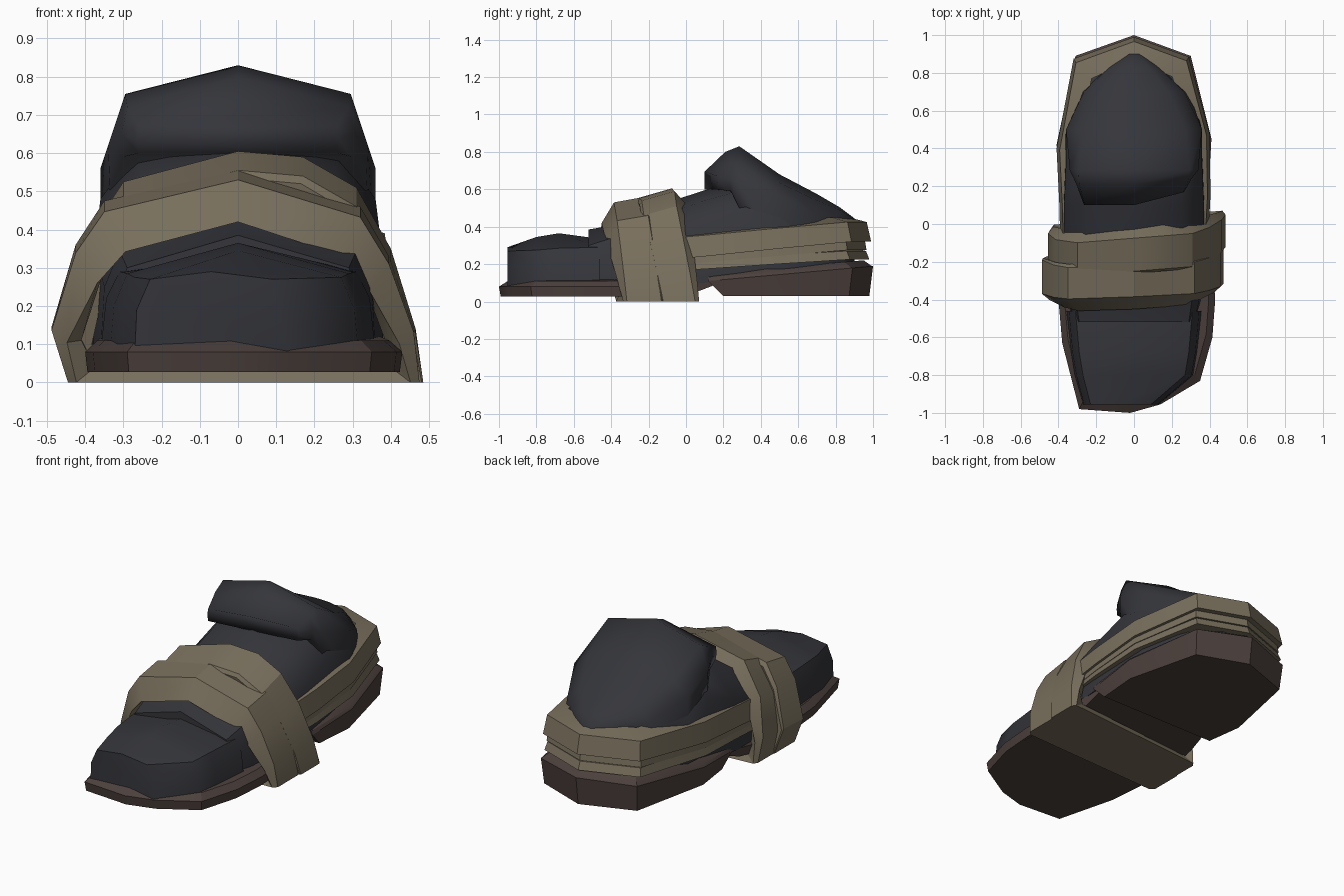
import bpy, bmesh, math

if "Cube" in bpy.data.objects:
    bpy.data.objects.remove(bpy.data.objects["Cube"])


def material(name, col):
    m = bpy.data.materials.new(name)
    m.diffuse_color = (*col, 1)
    m.use_nodes = True
    m.node_tree.nodes["Principled BSDF"].inputs["Base Color"].default_value = m.diffuse_color
    return m


LEATHER = material("dark_leather", (0.035, 0.036, 0.043))
STRAP = material("tan_strap", (0.188, 0.158, 0.107))
SOLE = material("brown_sole", (0.071, 0.051, 0.045))


def loft(name, rings, mat, closed=False, angle=35):
    """Skin a row of rings; cap the ends unless the row is closed."""
    bm = bmesh.new()
    vs = [[bm.verts.new(p) for p in r] for r in rings]
    n, k = len(vs), len(vs[0])
    for i in range(n if closed else n - 1):
        a, b = vs[i], vs[(i + 1) % n]
        for j in range(k):
            bm.faces.new((a[j], a[(j + 1) % k], b[(j + 1) % k], b[j]))
    if not closed:
        bm.faces.new(vs[0])
        bm.faces.new(vs[-1])
    bmesh.ops.recalc_face_normals(bm, faces=bm.faces)
    me = bpy.data.meshes.new(name)
    bm.to_mesh(me)
    bm.free()
    ob = bpy.data.objects.new(name, me)
    bpy.context.collection.objects.link(ob)
    me.materials.append(mat)
    bpy.context.view_layer.objects.active = ob
    ob.select_set(True)
    bpy.ops.object.shade_smooth_by_angle(angle=math.radians(angle))
    ob.select_set(False)
    return ob


def section(y, cx, zb, wb, wm, zm, ws, zs, zt, skew=0):
    """Arched cross-section: base, flank, shoulder and crown."""
    half = [(wb, zb), (wm, zm), (ws, zs)]
    pts = [(-w, z) for w, z in half] + [(0, zt)] + [(w, z) for w, z in half[::-1]]
    return [(cx + x, y + skew * x + abs(skew * x), z) for x, z in pts]


# Leather upper: toe cap, vamp (running back under the heel straps) and ankle
loft("toe_cap", [section(*s) for s in [
    (-0.955, -0.07, .08, .20, .195, .19, .16, .27, .29),
    (-0.80, 0, .08, .315, .305, .19, .27, .275, .345),
    (-0.68, 0, .08, .335, .325, .20, .29, .285, .365),
    (-0.46, 0, .08, .36, .345, .22, .31, .29, .335)]], LEATHER, angle=50)
loft("vamp", [section(*s) for s in [
    (-0.52, 0, .10, .32, .32, .22, .29, .30, .385),
    (-0.38, 0, .08, .36, .35, .25, .31, .345, .41),
    (-0.10, 0, .08, .38, .37, .32, .26, .47, .53),
    (0.10, 0, .10, .38, .37, .40, .25, .54, .595),
    (0.32, 0, .14, .37, .36, .48, .27, .60, .66),
    (0.50, 0, .14, .36, .36, .45, .25, .55, .60),
    (0.78, 0, .17, .28, .23, .40, .12, .42, .44),
    (0.90, 0, .18, .13, .10, .38, .05, .40, .41)]], LEATHER, angle=45)
loft("ankle", [section(*s) for s in [
    (0.10, 0, .60, .26, .265, .635, .26, .67, .695, .13),
    (0.21, 0, .59, .30, .305, .65, .29, .72, .80, .05),
    (0.285, 0, .50, .335, .34, .62, .295, .755, .83),
    (0.50, 0, .30, .36, .36, .56, .27, .635, .68),
    (0.70, 0, .30, .29, .265, .465, .18, .54, .575),
    (0.82, 0, .30, .16, .14, .45, .09, .49, .505),
    (0.90, 0, .30, .05, .04, .43, .025, .44, .445)]], LEATHER, angle=80)

# Front sole: outline rises under the arch, with a bevelled rim
outline = [(-.29, -.98), (-.02, -1), (.14, -.955), (.35, -.83), (.415, -.6), (.43, -.4),
           (.41, -.1), (.38, .05), (.37, .22), (-.37, .22), (-.38, .05), (-.40, -.1),
           (-.40, -.4), (-.38, -.63)]


def sole_ring(z, s):
    return [(x * s, (y + .4) * s - .4, z + max(0, y) * .38) for x, y in outline]


loft("front_sole", [sole_ring(.027, .985), sole_ring(.08, 1), sole_ring(.11, .92)], SOLE, angle=25)

# Heel block: tapered prism with a sloping top and undercut front
heel = [(-.38, .12), (-.41, .42), (-.31, .89), (0, 1), (.30, .89), (.41, .45), (.39, .12)]
loft("heel_block", [
    [(x * .97, .20 if y < .15 else y * .98, .03) for x, y in heel],
    [(x, y, .11 + max(0, y - .12) * .09) for x, y in heel],
    [(x * .98, y * .99, .13 + max(0, y - .12) * .07) for x, y in heel],
    [(x * .88, y * .94 + .01, .15 + max(0, y - .12) * .08) for x, y in heel]], SOLE, angle=25)

# Straps wrapped around the back of the heel
path = [(-.39, -.12), (-.395, .1), (-.41, .40), (-.32, .875), (0, .99), (.29, .885),
        (.40, .48), (.405, .15), (.39, -.12)]


def heel_strap(name, z0, h0, z1, h1, grow, tilt):
    rings = []
    for x, y in path:
        t = max(0, min(1, (y + .1) / .95))
        z, h = z0 + (z1 - z0) * t, h0 + (h1 - h0) * t
        ox, oy = x * grow, y * grow
        k = .80 - .1 * t
        rings.append([(ox, oy, z), (ox * (1 - tilt), oy * (1 - tilt * .6), z + h),
                      (x * k, y * .88, z + h + .025), (x * k, y * .88, z)])
    loft(name, rings, STRAP, angle=25)


heel_strap("upper_heel_strap", .22, .115, .32, .105, 1.0, .04)
heel_strap("middle_heel_strap", .19, .05, .275, .05, .975, .015)
heel_strap("lower_heel_strap", .16, .05, .225, .045, .99, .03)


# Straps encircling the instep and the sole
def instep_strap(name, pts, front, rear, bevel_front, bevel_rear, skew, drop):
    rings = []
    for x, z in pts:
        t = min(1, z / .5)
        yf = front[0] + (front[1] - front[0]) * t + skew * x
        yr = rear[0] + (rear[1] - rear[0]) * t + skew * x
        f, r = bevel_front * (.3 + .7 * t), bevel_rear * (.3 + .7 * t)
        rings.append([(x, yf, z - drop * t), (x, yr, z),
                      (x * (1 - r * 1.5), yr + r * .9, z - bevel_rear * t),
                      (x * .84, yr, z - .11 * t if z > .01 else .04),
                      (x * .84, yf, z - (.09 + drop) * t if z > .01 else .04),
                      (x * (1 - f * 1.5), yf - f * .6, z - (bevel_front + drop) * t)])
    loft(name, rings, STRAP, closed=True, angle=30)


instep_strap("rear_instep_strap",
             [(-.44, 0), (-.455, .14), (-.415, .35), (-.30, .525), (0, .605), (.17, .59),
              (.31, .51), (.40, .35), (.465, .14), (.485, 0)],
             (-.16, -.25), (.01, -.075), .02, .08, .08, .05)
instep_strap("front_instep_strap",
             [(-.445, 0), (-.488, .145), (-.425, .36), (-.35, .475), (0, .56), (.32, .46),
              (.395, .33), (.46, .14), (.475, 0)],
             (-.335, -.385), (-.15, -.22), .11, .02, .04, .03)
